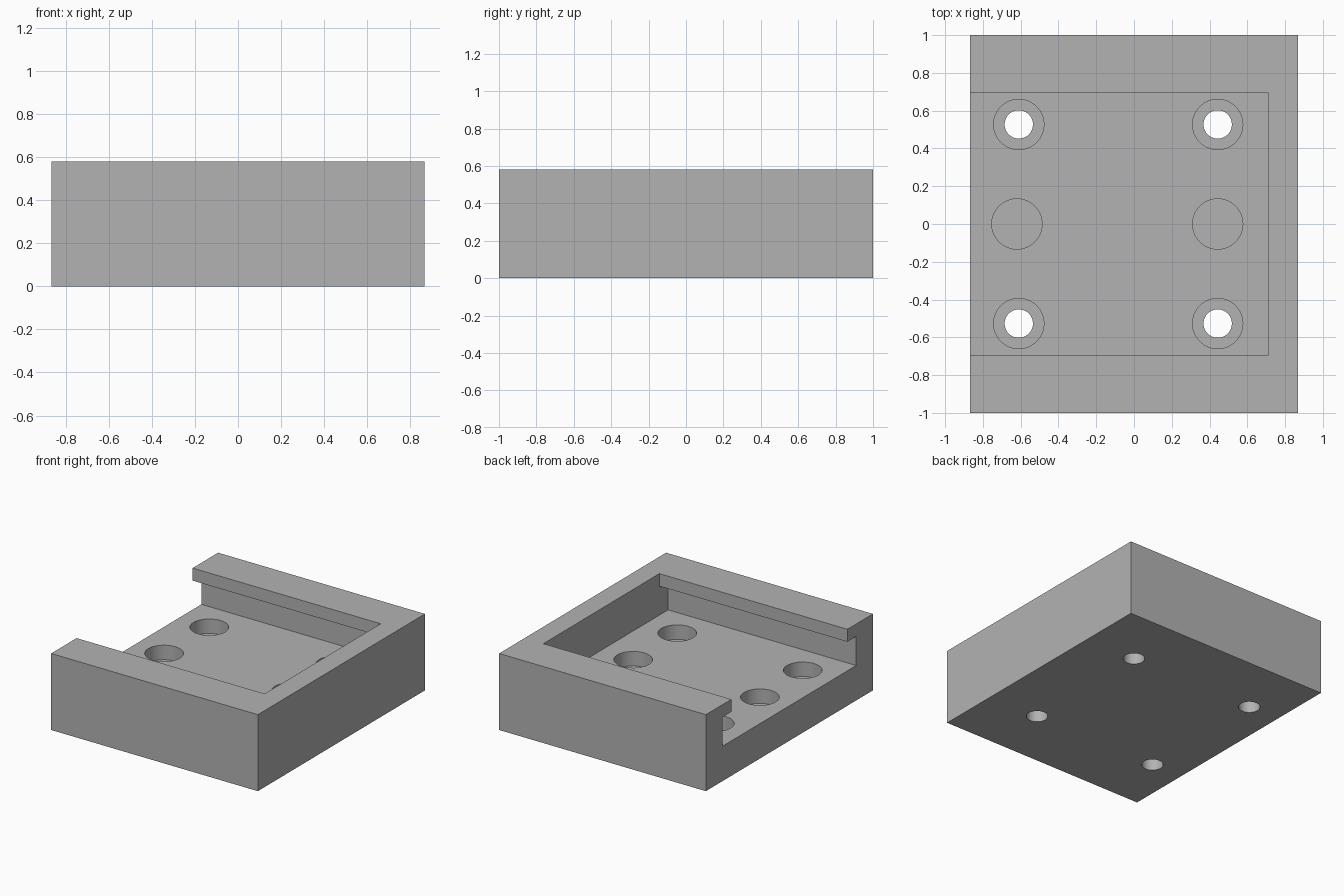
import bpy
import bmesh
import math

cube = bpy.data.objects.get("Cube")
if cube:
    bpy.data.objects.remove(cube, do_unlink=True)

# Main dimensions
HALF_X, HALF_Y, HEIGHT = 0.867, 1.0, 0.58
FLOOR, LIP_Z = 0.265, 0.485          # pocket floor, underside of side lips
END_X = 0.71                         # inner face of the closed end
LIP_Y, GROOVE_Y = 0.695, 0.80        # half widths at the lips and below them
BORE_R, BORE_DEPTH, SCREW_R = 0.133, 0.11, 0.075

grey = bpy.data.materials.new("plain grey")
grey.use_nodes = True
colour = (0.45, 0.45, 0.45, 1)
grey.diffuse_color = colour
grey.node_tree.nodes["Principled BSDF"].inputs["Base Color"].default_value = colour


def box(name, x0, x1, half_y, z0, z1):
    bpy.ops.mesh.primitive_cube_add(size=1, location=((x0 + x1) / 2, 0, (z0 + z1) / 2))
    obj = bpy.context.object
    obj.name = name
    obj.scale = (x1 - x0, 2 * half_y, z1 - z0)
    bpy.ops.object.transform_apply(location=True, scale=True)
    return obj


def cylinder(name, x, y, radius, z0, z1):
    bpy.ops.mesh.primitive_cylinder_add(vertices=64, radius=radius, depth=z1 - z0,
                                        location=(x, y, (z0 + z1) / 2))
    obj = bpy.context.object
    obj.name = name
    return obj


def cut(target, cutter):
    bpy.context.view_layer.objects.active = target
    mod = target.modifiers.new("cut", 'BOOLEAN')
    mod.operation = 'DIFFERENCE'
    mod.solver = 'EXACT'
    mod.object = cutter
    bpy.ops.object.modifier_apply(modifier=mod.name)
    bpy.data.objects.remove(cutter, do_unlink=True)


# Solid block
block = box("slotted_mounting_block", -HALF_X, HALF_X, HALF_Y, 0, HEIGHT)
block.data.materials.append(grey)

# T-shaped slot, open on one end: wide groove below, narrower mouth between lips
profile = [(GROOVE_Y, FLOOR), (GROOVE_Y, LIP_Z), (LIP_Y, LIP_Z), (LIP_Y, HEIGHT + 0.1)]
profile += [(-y, z) for y, z in reversed(profile)]
bm = bmesh.new()
face = bm.faces.new([bm.verts.new((-HALF_X - 0.1, y, z)) for y, z in profile])
ext = bmesh.ops.extrude_face_region(bm, geom=[face])
bmesh.ops.translate(bm, vec=(END_X + HALF_X + 0.1, 0, 0),
                    verts=[v for v in ext["geom"] if isinstance(v, bmesh.types.BMVert)])
bmesh.ops.recalc_face_normals(bm, faces=bm.faces)
mesh = bpy.data.meshes.new("slot_cutter")
bm.to_mesh(mesh)
bm.free()
slot = bpy.data.objects.new("slot_cutter", mesh)
bpy.context.collection.objects.link(slot)
cut(block, slot)

# Counterbored screw holes at the corners, blind recesses between them
for x in (-0.61, 0.443):
    for y in (-0.527, 0, 0.527):
        bore_x = x - 0.01 if y == 0 and x < 0 else x
        cut(block, cylinder("bore_cutter", bore_x, y, BORE_R, FLOOR - BORE_DEPTH, FLOOR + 0.1))
        if y:
            cut(block, cylinder("screw_cutter", x, y, SCREW_R, -0.1, FLOOR))

# Smooth hole walls with crisp edges
bpy.ops.object.select_all(action='DESELECT')
block.select_set(True)
bpy.context.view_layer.objects.active = block
bpy.ops.object.shade_smooth_by_angle(angle=math.radians(30))
